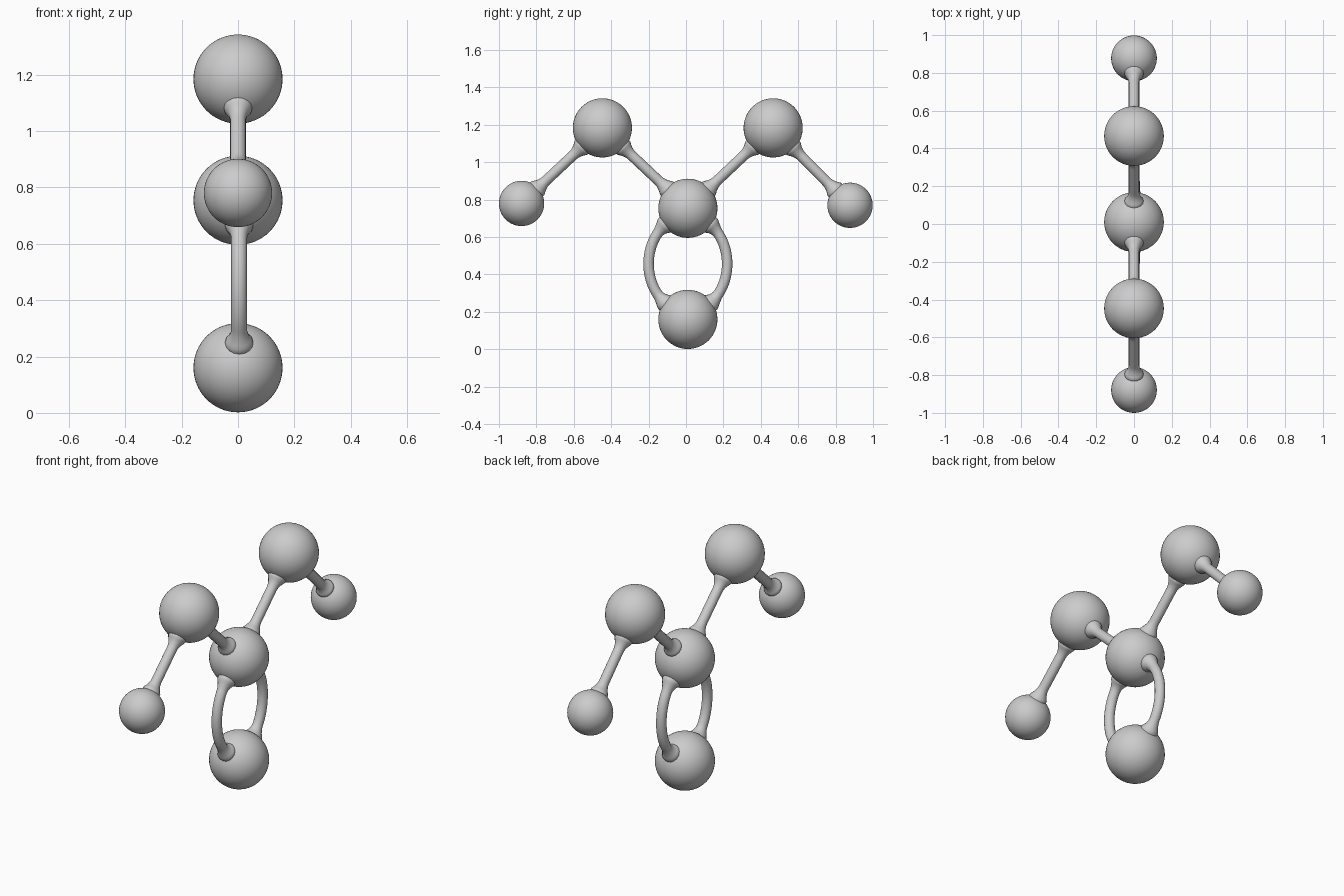
import bpy
import math
from mathutils import Vector

cube = bpy.data.objects.get("Cube")
if cube:
    bpy.data.objects.remove(cube, do_unlink=True)

grey = bpy.data.materials.new("light_grey")
grey.use_nodes = True
grey.diffuse_color = (0.6, 0.6, 0.6, 1)
grey.node_tree.nodes["Principled BSDF"].inputs["Base Color"].default_value = (0.6, 0.6, 0.6, 1)

BIG, SMALL = 0.158, 0.121
ROD, FLARE, FLARE_LENGTH = 0.028, 0.022, 0.06

# Balls: name -> (centre, radius)
balls = {
    "bottom_ball": (Vector((0, 0.01, 0.16)), BIG),
    "centre_ball": (Vector((0, 0.01, 0.754)), BIG),
    "front_upper_ball": (Vector((0, -0.447, 1.184)), BIG),
    "back_upper_ball": (Vector((0, 0.466, 1.184)), BIG),
    "front_end_ball": (Vector((0, -0.879, 0.78)), SMALL),
    "back_end_ball": (Vector((0, 0.877, 0.77)), SMALL),
}


def finish(obj, name):
    obj.name = name
    obj.data.name = name
    obj.data.materials.clear()
    obj.data.materials.append(grey)
    bpy.ops.object.shade_smooth()


def add_ball(name, centre, radius):
    bpy.ops.mesh.primitive_uv_sphere_add(segments=48, ring_count=32, radius=radius, location=centre)
    finish(bpy.context.object, name)


def add_tube(name, points):
    """Sweep a round rod along points, flaring where it meets a ball."""
    curve = bpy.data.curves.new(name, "CURVE")
    curve.dimensions = "3D"
    curve.bevel_depth = 1.0
    curve.bevel_resolution = 6
    spline = curve.splines.new("POLY")
    spline.points.add(len(points) - 1)
    for target, p in zip(spline.points, points):
        gap = min((p - c).length - r for c, r in balls.values())
        k = min(1.0, max(0.0, 1 - gap / FLARE_LENGTH))
        target.co = (*p, 1)
        target.radius = ROD + FLARE * k * k
    obj = bpy.data.objects.new(name, curve)
    bpy.context.collection.objects.link(obj)
    bpy.ops.object.select_all(action="DESELECT")
    obj.select_set(True)
    bpy.context.view_layer.objects.active = obj
    bpy.ops.object.convert(target="MESH")
    finish(bpy.context.object, name)


for name, (centre, radius) in balls.items():
    add_ball(name, centre, radius)

# Straight rods running between ball centres
for side in ("front", "back"):
    for part, a, b in (("inner", "centre_ball", side + "_upper_ball"),
                       ("outer", side + "_upper_ball", side + "_end_ball")):
        start, end = balls[a][0], balls[b][0]
        path = [start.lerp(end, 0.08 + 0.84 * i / 60) for i in range(61)]
        add_tube(f"{side}_{part}_rod", path)

# Pair of bowed rods joining the centre and bottom balls
middle = (balls["bottom_ball"][0] + balls["centre_ball"][0]) / 2
for side, sign in (("front", -1), ("back", 1)):
    path = []
    for i in range(65):
        t = math.radians(-72 + 144 * i / 64)
        path.append(middle + Vector((0.004, sign * 0.21 * math.cos(t), 0.255 * math.sin(t))))
    add_tube(f"{side}_bowed_rod", path)
